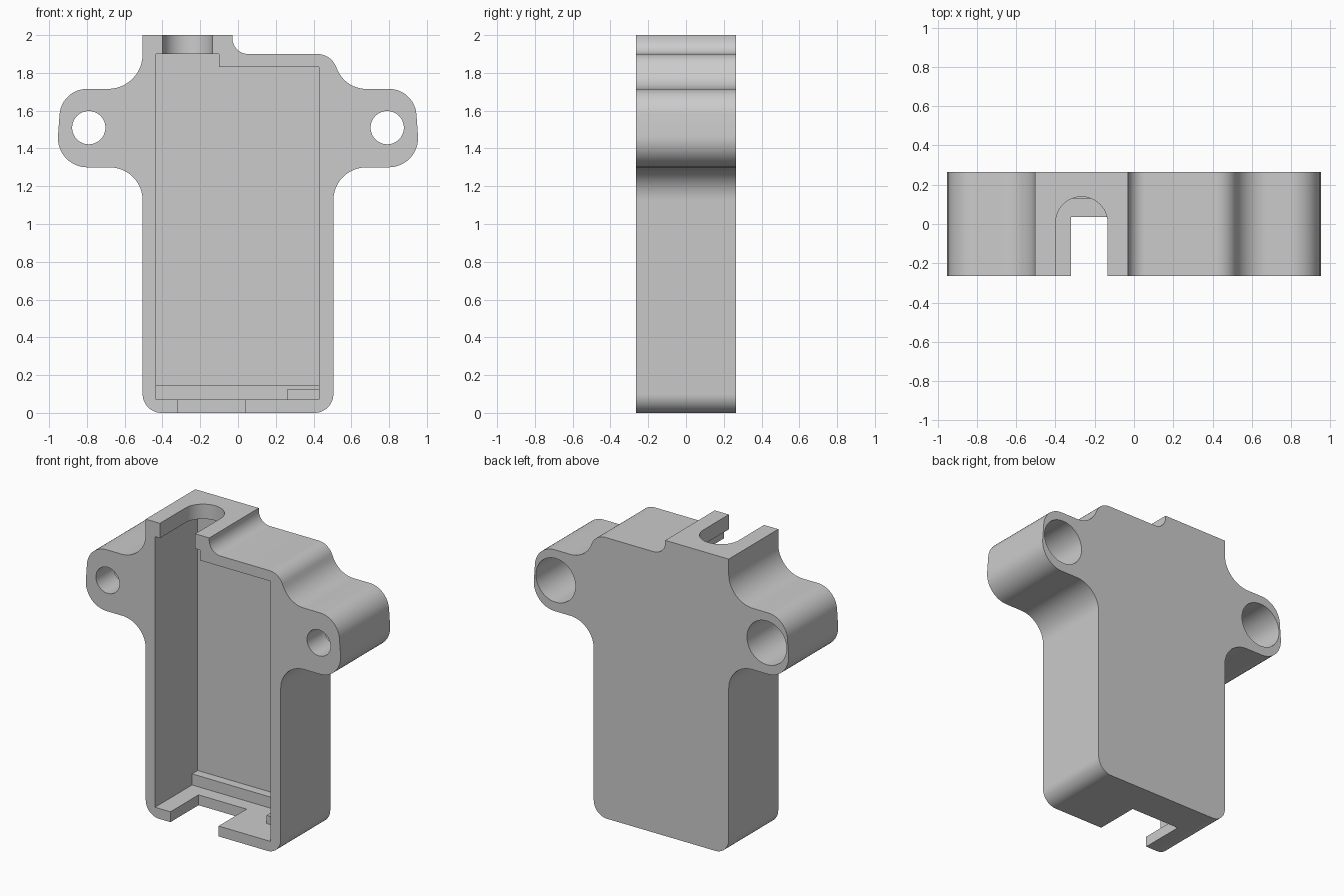
import bpy, bmesh, math
from mathutils import Vector

cube = bpy.data.objects.get("Cube")
if cube:
    bpy.data.objects.remove(cube, do_unlink=True)

grey = bpy.data.materials.new("light_grey")
grey.use_nodes = True
color = (0.6, 0.6, 0.6, 1)
grey.diffuse_color = color
grey.node_tree.nodes["Principled BSDF"].inputs["Base Color"].default_value = color

FRONT, BACK = -0.265, 0.265
CAVITY_BACK = 0.19


def arc(cx, cy, r, start, sweep, steps):
    """Points along a circular arc, both ends included."""
    angles = [start + sweep * k / steps for k in range(steps + 1)]
    return [(cx + r * math.cos(t), cy + r * math.sin(t)) for t in angles]


def rounded(corners, steps=12):
    """Outline from (x, z, radius) corners, each replaced by a tangent arc."""
    out = []
    for i, (x, z, r) in enumerate(corners):
        if r == 0:
            out.append((x, z))
            continue
        p = Vector((x, z))
        a = (Vector(corners[i - 1][:2]) - p).normalized()
        b = (Vector(corners[(i + 1) % len(corners)][:2]) - p).normalized()
        half = a.angle(b) / 2
        centre = p + (a + b).normalized() * (r / math.sin(half))
        start = p + a * (r / math.tan(half)) - centre
        end = p + b * (r / math.tan(half)) - centre
        begin = math.atan2(start.y, start.x)
        sweep = math.remainder(math.atan2(end.y, end.x) - begin, math.tau)
        out += arc(centre.x, centre.y, r, begin, sweep, steps)
    return out


def prism(name, outline, low, high, axis="y"):
    """Closed prism along y (outline in x, z) or z (outline in x, y), normals outward."""
    bm = bmesh.new()
    ends = []
    for d in (low, high):
        ends.append([bm.verts.new((p[0], d, p[1]) if axis == "y" else (p[0], p[1], d)) for p in outline])
    first, last = ends
    bm.faces.new(first[::-1])
    bm.faces.new(last)
    for i in range(len(outline)):
        bm.faces.new((first[i - 1], first[i], last[i], last[i - 1]))
    bm.normal_update()
    if bm.calc_volume(signed=True) < 0:
        bmesh.ops.reverse_faces(bm, faces=bm.faces[:])
    mesh = bpy.data.meshes.new(name)
    bm.to_mesh(mesh)
    bm.free()
    mesh.materials.append(grey)
    obj = bpy.data.objects.new(name, mesh)
    bpy.context.collection.objects.link(obj)
    return obj


def box(name, x0, x1, z0, z1, y0, y1):
    return prism(name, [(x0, z0), (x1, z0), (x1, z1), (x0, z1)], y0, y1)


def circle(x, z, r):
    return arc(x, z, r, 0, math.tau, 64)[:-1]


# Housing outline with two mounting ears
housing = prism("housing", rounded([
    (-0.505, 0, 0.1), (0.505, 0, 0.1),
    (0.505, 1.30, 0.175), (0.965, 1.30, 0.155), (0.935, 1.715, 0.145),
    (0.57, 1.715, 0.167), (0.49, 1.90, 0.107),
    (-0.03, 1.90, 0.085), (-0.03, 2.0, 0), (-0.505, 2.0, 0),
    (-0.505, 1.715, 0.183), (-0.935, 1.715, 0.145), (-0.965, 1.30, 0.155),
    (-0.505, 1.30, 0.175)]), FRONT, BACK)

# Open-fronted cavity, taller at the cable side
cutters = [prism("cavity_cutter", [
    (-0.435, 0.07), (0.43, 0.07), (0.43, 1.83), (-0.10, 1.83), (-0.10, 1.90), (-0.435, 1.90)],
    FRONT - 0.1, CAVITY_BACK)]

# Round-ended slot through the top wall
sx, sr = -0.267, 0.132
cutters.append(prism("slot_cutter", [(sx - sr, FRONT - 0.1), (sx + sr, FRONT - 0.1)]
                     + arc(sx, 0.007, sr, 0, math.pi, 24), 1.87, 2.1, axis="z"))

# Notch in the bottom wall
cutters.append(box("notch_cutter", -0.32, 0.04, -0.1, 0.1, FRONT - 0.1, 0.035))

# Screw holes, counterbored from the back
for side in (-1, 1):
    cutters.append(prism("screw_hole_cutter", circle(side * 0.79, 1.51, 0.088), FRONT - 0.1, 0.1))
    cutters.append(prism("counterbore_cutter", circle(side * 0.79, 1.51, 0.148), FRONT + 0.185, BACK + 0.1))

bpy.ops.object.select_all(action="DESELECT")
housing.select_set(True)
bpy.context.view_layer.objects.active = housing
for cutter in cutters:
    mod = housing.modifiers.new("cut", "BOOLEAN")
    mod.operation = "DIFFERENCE"
    mod.solver = "EXACT"
    mod.object = cutter
    bpy.ops.object.modifier_apply(modifier=mod.name)
    bpy.data.objects.remove(cutter, do_unlink=True)
bpy.ops.object.shade_smooth_by_angle(angle=math.radians(30))

# Ledge along the foot of the back wall, and a small corner block
box("inner_ledge", -0.445, 0.44, 0.06, 0.145, 0.13, CAVITY_BACK + 0.01)
box("corner_block", 0.26, 0.44, 0.06, 0.125, -0.065, 0.135)
